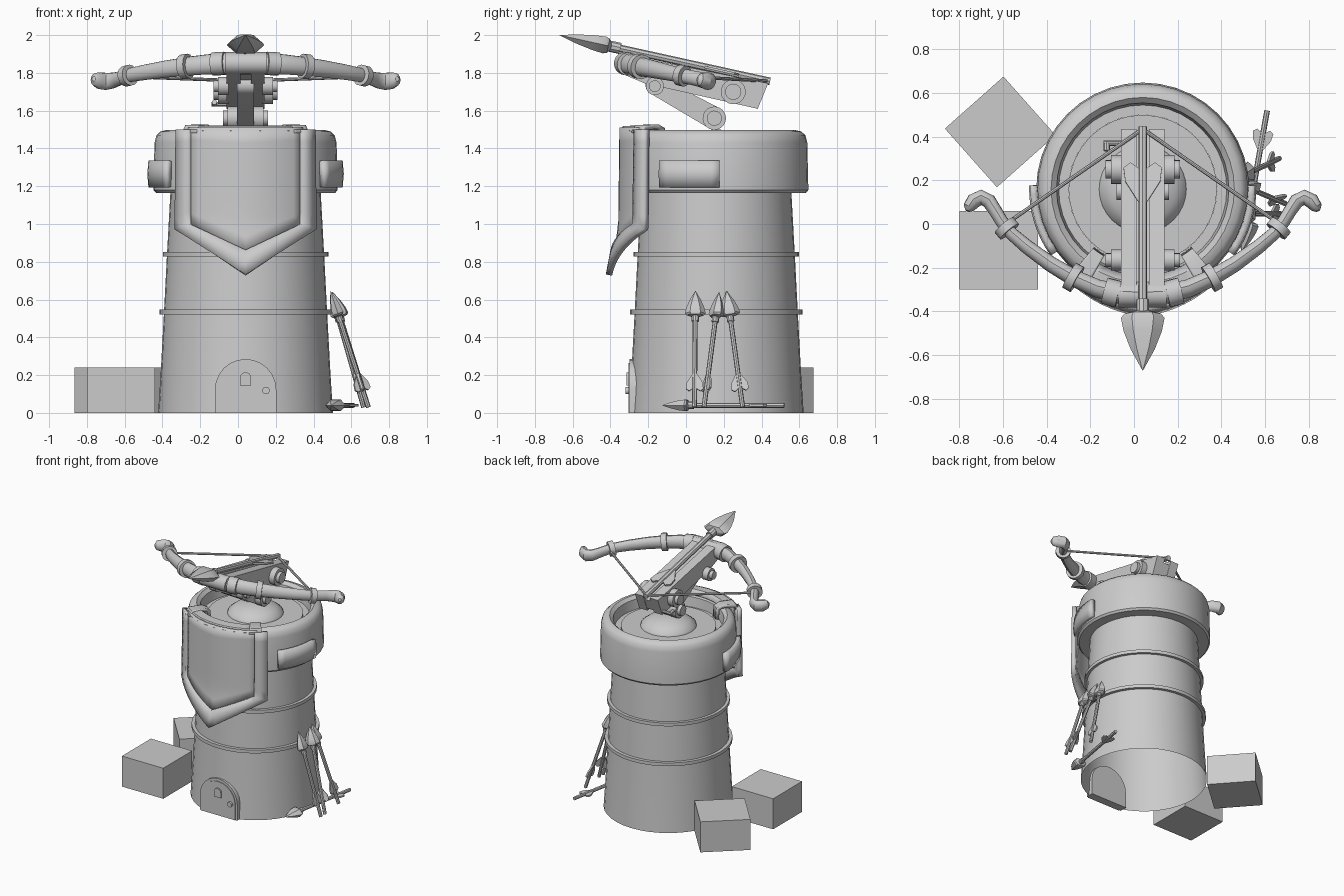
import bpy, bmesh, math
from mathutils import Vector as V

if "Cube" in bpy.data.objects:
    bpy.data.objects.remove(bpy.data.objects["Cube"])

CX, CY = 0.04, 0.16          # tower axis


def finish(name, bm, thick=0, fix=True):
    if fix:
        bmesh.ops.recalc_face_normals(bm, faces=bm.faces)
    me = bpy.data.meshes.new(name)
    bm.to_mesh(me)
    bm.free()
    ob = bpy.data.objects.new(name, me)
    bpy.context.collection.objects.link(ob)
    if thick:
        m = ob.modifiers.new("thickness", 'SOLIDIFY')
        m.thickness, m.offset = thick, 0
    return ob


def loft(name, rings, seg=12, caps=True):
    """rings: (centre, x radius vector, y radius vector)"""
    bm = bmesh.new()
    rows = [[bm.verts.new(c + ax * math.cos(2 * math.pi * k / seg) + ay * math.sin(2 * math.pi * k / seg))
             for k in range(seg)] for c, ax, ay in rings]
    for a, b in zip(rows, rows[1:]):
        for k in range(seg):
            bm.faces.new((a[k], a[(k + 1) % seg], b[(k + 1) % seg], b[k]))
    if caps:
        bm.faces.new(rows[0])
        bm.faces.new(rows[-1])
    return finish(name, bm)


def lathe(name, prof, seg=40, caps=False):
    return loft(name, [(V((CX, CY, z)), V((r, 0, 0)), V((0, r, 0))) for r, z in prof], seg, caps)


def cyl(name, p0, p1, r, seg=14):
    p0, p1 = V(p0), V(p1)
    d = (p1 - p0).normalized()
    x = d.orthogonal().normalized()
    y = d.cross(x)
    return loft(name, [(p, x * r, y * r) for p in (p0, p1)], seg)


def prism(name, pts, vec):
    """flat polygon of 3D points pushed along vec"""
    bm = bmesh.new()
    a = [bm.verts.new(V(p)) for p in pts]
    b = [bm.verts.new(V(p) + V(vec)) for p in pts]
    n = len(a)
    bm.faces.new(a)
    bm.faces.new(b)
    for i in range(n):
        bm.faces.new((a[i], a[(i + 1) % n], b[(i + 1) % n], b[i]))
    return finish(name, bm)


def sheet(name, fn, nu, nv, thick):
    bm = bmesh.new()
    g = [[bm.verts.new(fn(i / nu, j / nv)) for j in range(nv + 1)] for i in range(nu + 1)]
    for i in range(nu):
        for j in range(nv):
            bm.faces.new((g[i][j], g[i + 1][j], g[i + 1][j + 1], g[i][j + 1]))
    return finish(name, bm, thick)


def along(pts, t):
    """point at fraction t of a polyline with equally weighted segments"""
    f = t * (len(pts) - 1)
    i = min(int(f), len(pts) - 2)
    return V(pts[i]).lerp(V(pts[i + 1]), f - i)


def band(name, prof, a0, a1, thick):
    def fn(u, v):
        a = math.radians(a0 + (a1 - a0) * u)
        r, z = along(prof, v)
        return V((CX + r * math.cos(a), CY + r * math.sin(a), z))
    return sheet(name, fn, 8, len(prof) - 1, thick)


def arrow(name, tip, tail, hl, w, th, r, hint, fl):
    """bolt with leaf head, round shaft and heart-shaped fletching"""
    tip, tail = V(tip), V(tail)
    d = (tail - tip).normalized()
    x = (V(hint) - d * d.dot(V(hint))).normalized()
    y = d.cross(x)
    prof = [(0, .02), (.4, .55), (.75, .88), (1, 1), (1.08, .85), (1.15, .3)]
    loft(name + "_head", [(tip + d * hl * t, x * w * s, y * th * s) for t, s in prof], 6)
    cyl(name + "_socket", tip + d * hl * 1.05, tip + d * hl * 1.35, r * 1.5, 10)
    cyl(name + "_shaft", tip + d * hl, tail, r, 8)
    heart = [(0, 0), (-.25, .35), (-.1, .55), (.3, .5), (1.1, 0), (.3, -.5), (-.1, -.55), (-.25, -.35)]
    base = tail - d * fl * 1.6
    prism(name + "_fletching", [base - d * (a * fl - .3 * fl) + x * b * fl - y * .006 for a, b in heart], y * .012)


# tower shell, open underneath
lathe("tower", [(.463, 0), (.45, .2), (.432, .53), (.416, .84), (.398, 1.165), (.475, 1.165), (.488, 1.18),
                (.482, 1.43), (.472, 1.47), (.45, 1.49), (.42, 1.497), (.395, 1.475), (.385, 1.40), (.34, 1.40)])
lathe("turntable", [(.34, 1.38), (.34, 1.42), (.2, 1.42), (.195, 1.435), (.15, 1.47), (.08, 1.495), (.01, 1.50)], 32, True)
for r, z in ((.456, .535), (.438, .84)):
    lathe("hoop", [(r - .04, z - .013), (r, z - .013), (r, z + .013), (r - .04, z + .013)])

# wall plates on the battlement
for side, (a0, a1) in (("right", (-36, 2)), ("left", (178, 216))):
    band("plate_" + side, [(.497, 1.195), (.503, 1.265), (.497, 1.335)], a0, a1, .035)

# door, frame, peephole and knob
def arch(w, h, cx=CX, z0=0):
    hw = w / 2
    return [(cx - hw, z0), (cx + hw, z0)] + [(cx + hw * math.cos(math.pi * k / 12),
            z0 + h - hw + hw * math.sin(math.pi * k / 12)) for k in range(13)]

for name, o, y0, dep in (("door_frame", arch(.325, .285), -.298, .06), ("door", arch(.295, .265), -.304, .06),
                         ("peephole", arch(.06, .07, CX, .145), -.314, .03)):
    prism(name, [(x, y0, z) for x, z in o], (0, dep, 0))
cyl("door_knob", (.148, -.32, .118), (.148, -.29, .118), .02, 12)

# banner hanging over the front
def drape(dx, z, off):
    r = (.56 + (z - .73) / .25 * -.048 if z < .98 else .512 - (z - .98) * .012) + off
    return V((CX + dx, CY - math.sqrt(r * r - dx * dx), z))

OUT = [(-.36, 1.5), (-.365, .97), (0, .73), (.365, .97), (.36, 1.5)]
INN = [(-.29, 1.5), (-.29, 1.0), (0, .86), (.29, 1.0), (.29, 1.5)]
sheet("banner_cloth", lambda u, v: drape(.6 * u - .3, 1.51 + v * (.85 + .15 * abs(2 * u - 1) - 1.51), 0), 12, 8, .014)

def border(u, v):
    p = along(OUT, u).lerp(along(INN, u), v)
    return drape(p.x, p.y, .008)
sheet("banner_border", border, 32, 2, .034)
band("banner_fold", [(.508, 1.49), (.49, 1.512), (.43, 1.515), (.40, 1.49)], -125, -55, .014)
for a in (-130, -60):
    band("banner_tab", [(.51, 1.48), (.49, 1.512), (.40, 1.515), (.365, 1.50), (.36, 1.42)], a, a + 10, .026)

# stone blocks
for x, y, rot in ((-.62, -.12, 0), (-.613, .422, 41.6)):
    c = [V((x, y, 0)) + V((.254 * math.cos(math.radians(45 + rot + 90 * k)),
                           .254 * math.sin(math.radians(45 + rot + 90 * k)), 0)) for k in range(4)]
    prism("stone_block", c, (0, 0, .24))

# spare bolts by the wall
for i, (tip, tail, hint) in enumerate((
        ((.49, .05, .645), (.69, .045, .03), (0, 1, 0)), ((.50, .175, .64), (.69, .095, .03), (1, .5, 0)),
        ((.49, .215, .645), (.665, .30, .03), (0, 1, 0)), ((.495, -.125, .04), (.61, .52, .04), (1, 0, 0)))):
    arrow("spare_bolt_%d" % i, tip, tail, .125, .055, .035, .013, hint, .085)

# ballista: stock planks, groove floor, support arm
def yz(name, pts, x0, x1):
    prism(name, [(x0, y, z) for y, z in pts], (x1 - x0, 0, 0))

side = [(.435, 1.745), (.38, 1.61), (-.22, 1.745), (-.35, 1.80), (-.335, 1.90)]
for s in (-1, 1):
    yz("stock_plank", side, CX + s * .028, CX + s * .1)
yz("stock_core", [(.42, 1.715), (.385, 1.63), (-.22, 1.765), (-.34, 1.82), (-.335, 1.875)], CX - .03, CX + .03)

def arc(y, z, r, a0, a1, n=8):
    return [(y + r * math.cos(math.radians(a0 + (a1 - a0) * k / n)),
             z + r * math.sin(math.radians(a0 + (a1 - a0) * k / n))) for k in range(n + 1)]
yz("support_arm", arc(.15, 1.56, .06, -117, 63) + arc(-.165, 1.735, .05, 63, 243), CX - .045, CX + .045)

# pivots and wheels
for name, y, z, r, x0, x1 in (("pivot", .15, 1.56, .062, .04, .095), ("wheel", .25, 1.70, .066, .09, .145),
                              ("roller", -.165, 1.73, .048, .09, .145)):
    for s in (-1, 1):
        cyl(name, (CX + s * x0, y, z), (CX + s * x1, y, z), r, 18)
        cyl(name + "_cap", (CX + s * x1, y, z), (CX + s * (x1 + .025), y, z), r * .65, 14)
cyl("crank_axle", (CX - .09, .37, 1.635), (CX - .18, .37, 1.635), .012, 8)
cyl("crank_grip", (CX - .165, .375, 1.635), (CX - .165, .335, 1.645), .014, 8)

# bow limbs in the tilted plane
def tilt(x, y):
    return V((CX + x, y, 1.85 - .215 * (y + .32)))

half = [(.0, -.325, .055), (.11, -.32, .054), (.21, -.295, .05), (.31, -.25, .047), (.42, -.185, .043),
        (.53, -.105, .039), (.60, -.045, .036), (.645, .01, .035), (.675, .06, .036), (.705, .105, .04),
        (.74, .122, .043), (.775, .105, .042), (.797, .075, .032), (.803, .06, .012)]
full = [(-x, y, r) for x, y, r in half[:0:-1]] + half
pts = [tilt(x, y) for x, y, r in full]
up = V((0, .215, 1)).normalized()
rings = []
for i, p in enumerate(pts):
    t = (pts[min(i + 1, len(pts) - 1)] - pts[max(i - 1, 0)]).normalized()
    r = full[i][2]
    rings.append((p, up.cross(t) * r * .85, up * r * 1.08))
loft("bow", rings, 12)
for s in (-1, 1):
    for name, a, b, r in (("bow_band", (.30, -.255), (.335, -.235), .066), ("bow_nock", (.61, -.035), (.635, -.005), .056),
                          ("bow_wrap", (.11, -.322), (.175, -.305), .062)):
        cyl(name, tilt(s * a[0], a[1]), tilt(s * b[0], b[1]), r, 14)
    cyl("bowstring", tilt(s * .62, .005), (CX, .435, 1.757), .009, 8)
cyl("bow_grip", tilt(-.11, -.323), tilt(.11, -.323), .059, 14)

# loaded bolt
arrow("loaded_bolt", (CX, -.67, 2.0), (CX, .445, 1.755), .245, .1, .052, .02, (1, 0, 0), .16)

# smooth shading with crisp edges
bpy.ops.object.select_all(action='SELECT')
bpy.context.view_layer.objects.active = bpy.context.selected_objects[0]
bpy.ops.object.shade_smooth_by_angle(angle=math.radians(35))
